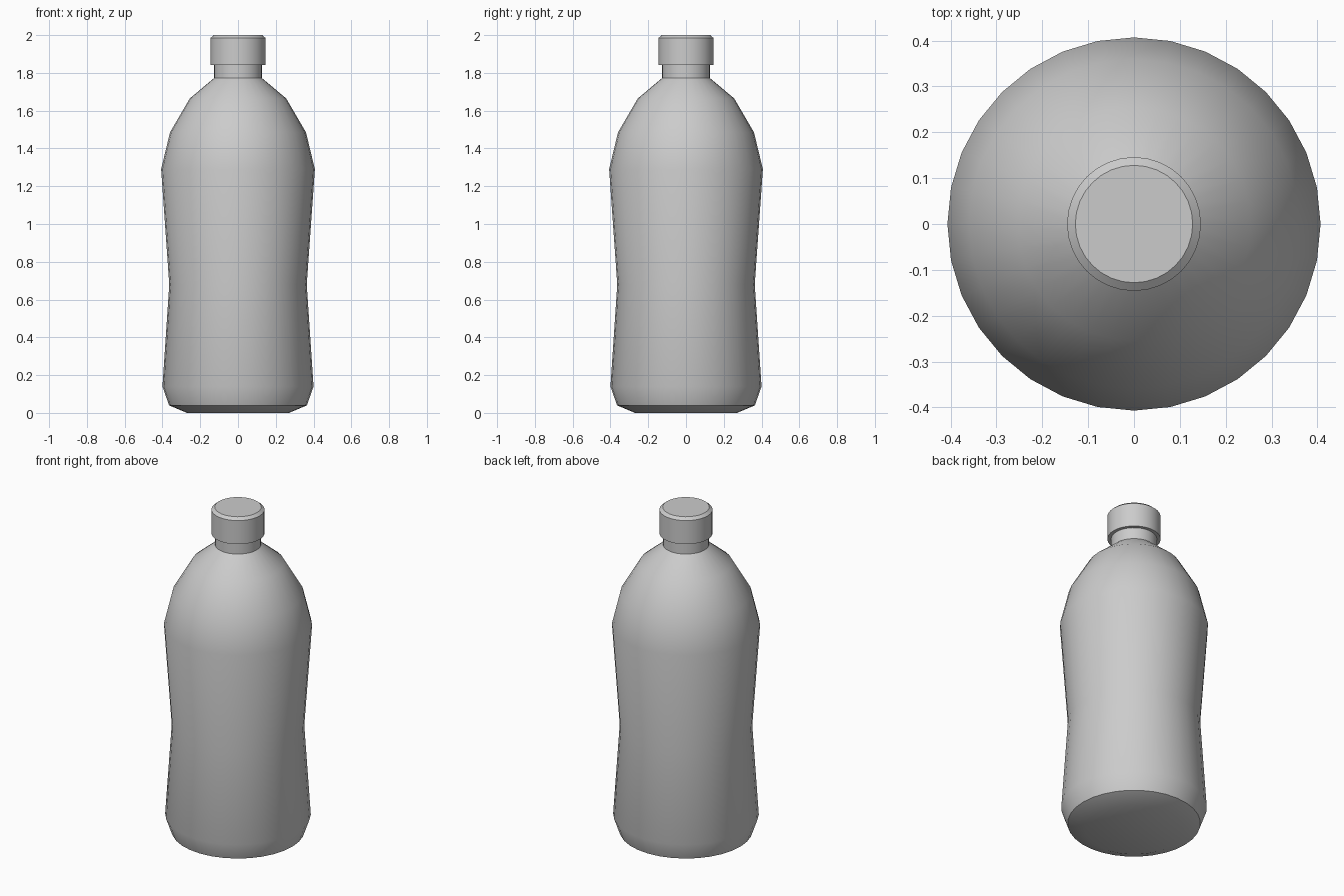
import bpy, bmesh, math

if "Cube" in bpy.data.objects:
    bpy.data.objects.remove(bpy.data.objects["Cube"])

SEGMENTS = 32


def lathe(name, profile, sharp_angle=30):
    """Revolve (radius, z) points around z; radius 0 makes a pole."""
    bm = bmesh.new()
    rings = []
    for r, z in profile:
        count = SEGMENTS if r > 0 else 1
        rings.append([bm.verts.new((r * math.cos(math.tau * i / SEGMENTS),
                                    r * math.sin(math.tau * i / SEGMENTS), z))
                      for i in range(count)])
    for a, b in zip(rings, rings[1:]):
        for i in range(SEGMENTS):
            j = (i + 1) % SEGMENTS
            corners = [a[i % len(a)], a[j % len(a)], b[j % len(b)], b[i % len(b)]]
            bm.faces.new(list(dict.fromkeys(corners)))
    bmesh.ops.recalc_face_normals(bm, faces=bm.faces[:])
    mesh = bpy.data.meshes.new(name)
    bm.to_mesh(mesh)
    bm.free()
    obj = bpy.data.objects.new(name, mesh)
    bpy.context.collection.objects.link(obj)
    bpy.ops.object.select_all(action='DESELECT')
    obj.select_set(True)
    bpy.context.view_layer.objects.active = obj
    bpy.ops.object.shade_smooth_by_angle(angle=math.radians(sharp_angle))
    return obj


# Waisted body with rounded shoulder and neck, closed underneath
lathe("bottle_body", [
    (0, 0), (0.27, 0), (0.365, 0.04), (0.40, 0.14), (0.364, 0.68),
    (0.407, 1.29), (0.36, 1.485), (0.255, 1.665), (0.126, 1.773),
    (0.126, 1.85), (0, 1.85)], 35)

# Screw cap with a bevelled top rim
lathe("cap", [(0, 1.842), (0.146, 1.842), (0.146, 1.985), (0.128, 2.0), (0, 2.0)])
